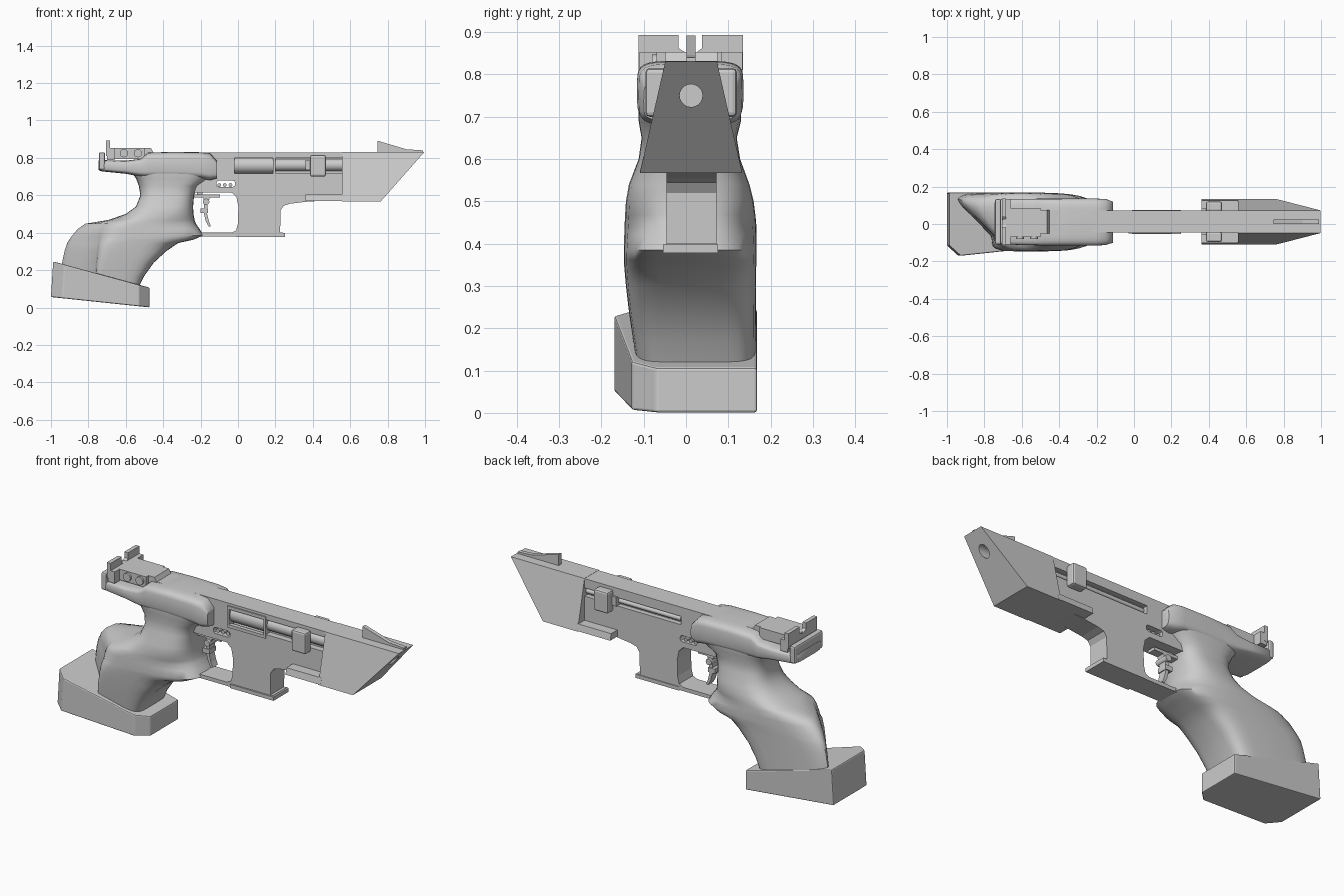
import bpy, bmesh, math
from mathutils import Vector

if "Cube" in bpy.data.objects:
    bpy.data.objects.remove(bpy.data.objects["Cube"])

CY = 0.012  # centre plane of the frame


def make(name, verts, faces, bevel=0.0, smooth=None):
    me = bpy.data.meshes.new(name)
    me.from_pydata(verts, [], faces)
    bm = bmesh.new()
    bm.from_mesh(me)
    bmesh.ops.recalc_face_normals(bm, faces=bm.faces)
    bm.to_mesh(me)
    bm.free()
    ob = bpy.data.objects.new(name, me)
    bpy.context.scene.collection.objects.link(ob)
    if bevel:
        m = ob.modifiers.new("bevel", 'BEVEL')
        m.width, m.segments, m.limit_method = bevel, 2, 'ANGLE'
    if smooth:
        bpy.ops.object.select_all(action='DESELECT')
        ob.select_set(True)
        bpy.context.view_layer.objects.active = ob
        bpy.ops.object.shade_smooth_by_angle(angle=math.radians(smooth))
    return ob


def skin(name, rings, **kw):
    """Join equal-length closed rings and cap both ends."""
    n = len(rings[0])
    verts = [v for r in rings for v in r]
    faces = [(k * n + i, k * n + (i + 1) % n, (k + 1) * n + (i + 1) % n, (k + 1) * n + i)
             for k in range(len(rings) - 1) for i in range(n)]
    faces += [tuple(range(n)), tuple(range(len(verts) - n, len(verts)))]
    return make(name, verts, faces, **kw)


def prism(name, pts, y0, y1, **kw):
    return skin(name, [[(x, y, z) for x, z in pts] for y in (y0, y1)], **kw)


def box(name, x0, x1, y0, y1, z0, z1, **kw):
    return prism(name, [(x0, z0), (x1, z0), (x1, z1), (x0, z1)], y0, y1, **kw)


def tube(name, a, b, r, n=20):
    a, b = Vector(a), Vector(b)
    q = (b - a).to_track_quat('Z', 'Y')
    ring = [q @ Vector((r * math.cos(t * math.tau / n), r * math.sin(t * math.tau / n), 0)) for t in range(n)]
    return skin(name, [[p + c for p in ring] for c in (a, b)], smooth=40)


def superloop(u0, u1, v0, v1, e, n=32):
    """Rounded rectangle loop as (u, v) pairs."""
    out = []
    for i in range(n):
        c, s = math.cos(i * math.tau / n), math.sin(i * math.tau / n)
        out.append(((u0 + u1) / 2 + (u1 - u0) / 2 * math.copysign(abs(c) ** (2 / e), c),
                    (v0 + v1) / 2 + (v1 - v0) / 2 * math.copysign(abs(s) ** (2 / e), s)))
    return out


def cut(target, cutter):
    cutter.hide_render = True
    cutter.hide_set(True)
    m = target.modifiers.new("cut", 'BOOLEAN')
    m.operation, m.object, m.solver = 'DIFFERENCE', cutter, 'EXACT'


# Frame with magazine well and open trigger guard
frame = prism("frame", [
    (-.49, .83), (.6, .83), (.6, .58), (.36, .565), (.28, .555), (.245, .545), (.228, .52),
    (.225, .40), (.24, .40), (.25, .38), (-.22, .38), (-.22, .4), (-.035, .4), (-.01, .412),
    (0, .45), (.002, .54), (-.008, .59), (-.035, .615), (-.25, .615), (-.25, .7), (-.49, .72)],
    CY - .058, CY + .06)
cut(frame, box("port_cutter", -.03, .2, -.1, -.008, .70, .815, bevel=.012))
cut(frame, box("rod_cutter", .19, .555, -.1, -.012, .72, .80))
cut(frame, box("left_slot_cutter", -.02, .57, .045, .12, .735, .78))
cut(frame, box("frame_slot_cutter", -.115, -.015, -.1, .15, .645, .678, bevel=.012))
box("magazine_base", -.01, .25, CY - .066, CY + .064, .378, .398)
for i, x in enumerate((-.1, -.07, -.04)):
    tube(f"slot_screw_{i}", (x, -.03, .655), (x, .06, .655), .01, 12)

# Bolt, rods and cocking handles
tube("bolt_body", (-.03, .0, .76), (.2, .0, .76), .044)
tube("barrel_rod", (.2, -.005, .762), (.555, -.005, .762), .033)
for i, z in enumerate((.70, .80)):
    box(f"port_rim_{i}", -.03, .2, -.052, -.03, z, z + .017)
for i, x in enumerate((-.03, .188)):
    box(f"port_end_{i}", x, x + .012, -.052, -.01, .70, .817)
tube("left_rod", (-.01, .05, .757), (.555, .05, .757), .013, 12)
for side, s in (("right", -1), ("left", 1)):
    ys = sorted((CY + s * .055, CY + s * .108))
    box(f"handle_{side}", .385, .47, *ys, .70, .815, bevel=.01)
    ys = sorted((CY + s * .03, CY + s * .07))
    box(f"handle_link_{side}", .36, .43, *ys, .735, .785)


# Front weight: tapered section with a slanted nose
def taper(name, z0, z1, x0, xa, xb, w0, w1):
    return skin(name, [[(x0, CY - w0, z0), (x0, CY + w0, z0), (x0, CY + w1, z1), (x0, CY - w1, z1)],
                       [(xa, CY - w0, z0), (xa, CY + w0, z0), (xb, CY + w1, z1), (xb, CY - w1, z1)]])


weight = taper("front_weight", .567, .831, .556, .763, .996, .121, .061)
muzzle = tube("muzzle_cutter", (.5, CY, .75), (1.1, CY, .75), .027)
cut(weight, muzzle)
taper("weight_rail", .57, .605, .36, .57, .57, .121, .113)

# Sights
prism("front_sight", [(.745, .825), (.745, .892), (.9, .846), (.99, .84), (.99, .825)], CY - .011, CY + .011)
box("rear_sight_base", -.66, -.5, -.07, .085, .795, .853)
prism("rear_sight_ramp", [(-.5, .8), (-.5, .853), (-.465, .853), (-.45, .825), (-.45, .8)], -.05, .075)
box("rear_sight_block", -.7, -.66, -.11, .134, .79, .853)
W = [(-.112, .81), (.135, .81), (.135, .893), (.038, .893), (.038, .862), (.022, .85),
     (.002, .85), (-.018, .862), (-.018, .893), (-.112, .893)]
skin("rear_sight_blade", [[(x, y, z) for y, z in W] for x in (-.706, -.684)])
for i, x in enumerate((-.61, -.535)):
    tube(f"sight_screw_{i}", (x, -.08, .825), (x, -.05, .825), .022)

# Hand shelf wrapping the rear of the frame: x, y0, y1, z0, z1
shelf = [(-.745, -.09, .115, .735, .785), (-.73, -.108, .132, .728, .788), (-.6, -.112, .134, .715, .785),
         (-.52, -.114, .135, .70, .795), (-.48, -.115, .135, .695, .828), (-.35, -.116, .136, .695, .832),
         (-.2, -.116, .136, .69, .83), (-.15, -.112, .133, .68, .825), (-.112, -.10, .12, .69, .785)]
skin("hand_shelf", [[(x, y, z) for y, z in superloop(y0, y1, z0, z1, 5)] for x, y0, y1, z0, z1 in shelf],
     smooth=50)
box("shelf_end", -.744, -.71, -.11, .133, .735, .83, bevel=.01)

# Anatomical grip: z, x0, x1, y0, y1, roundness, heel slant
grip = [(.10, -.965, -.535, -.115, .165, 6, .2), (.17, -.962, -.50, -.125, .165, 5.5, .2),
        (.24, -.96, -.45, -.135, .165, 5, .2), (.30, -.955, -.385, -.142, .165, 4.5, .2),
        (.345, -.95, -.32, -.146, .166, 4, .2), (.362, -.945, -.24, -.147, .167, 3.8, .2),
        (.385, -.938, -.185, -.147, .167, 3.4, .19), (.42, -.91, -.205, -.146, .167, 3, .17),
        (.448, -.865, -.225, -.145, .166, 2.8, .14), (.468, -.72, -.232, -.144, .164, 2.7, .06),
        (.50, -.60, -.238, -.142, .16, 2.8, 0), (.54, -.545, -.24, -.135, .15, 2.8, 0),
        (.60, -.522, -.235, -.112, .128, 3, 0), (.65, -.53, -.215, -.105, .12, 3, 0),
        (.69, -.545, -.16, -.112, .13, 3.5, 0), (.725, -.57, -.13, -.112, .13, 4, 0)]
rings = []
for z, x0, x1, y0, y1, e, slant in grip:
    ring = []
    for x, y in superloop(x0, x1, y0, y1, e):
        rear = max(0, ((x0 + x1) / 2 - x) / ((x1 - x0) / 2))   # heel recedes on the palm side
        ring.append((x + slant * rear * min(1, max(0, (y1 - .03 - y) / .2)), y, z))
    rings.append(ring)
skin("grip", rings, smooth=50)

# Sloped palm rest under the grip
plan = [(-1, .168), (-.473, .168), (-.473, -.07), (-.53, -.128), (-.94, -.17), (-1, -.115)]
skin("palm_rest", [[(x, y, .056 - (x + 1) * .105) for x, y in plan],
                   [(x + .012 * (x < -.9), y, .246 - (x + 1) * .265) for x, y in plan]], bevel=.006)

# Trigger assembly
prism("trigger", [(-.185, .59), (-.15, .59), (-.162, .55), (-.165, .5), (-.155, .46), (-.145, .435),
                  (-.155, .43), (-.172, .46), (-.182, .5), (-.182, .55)], -.01, .035)
box("trigger_bar", -.24, -.095, -.01, .035, .587, .603)
box("trigger_stop", -.2, -.16, -.016, .04, .505, .53)
tube("trigger_pin", (-.17, -.025, .565), (-.17, .05, .565), .017)
box("trigger_post", -.22, -.19, 0, .025, .59, .63)
